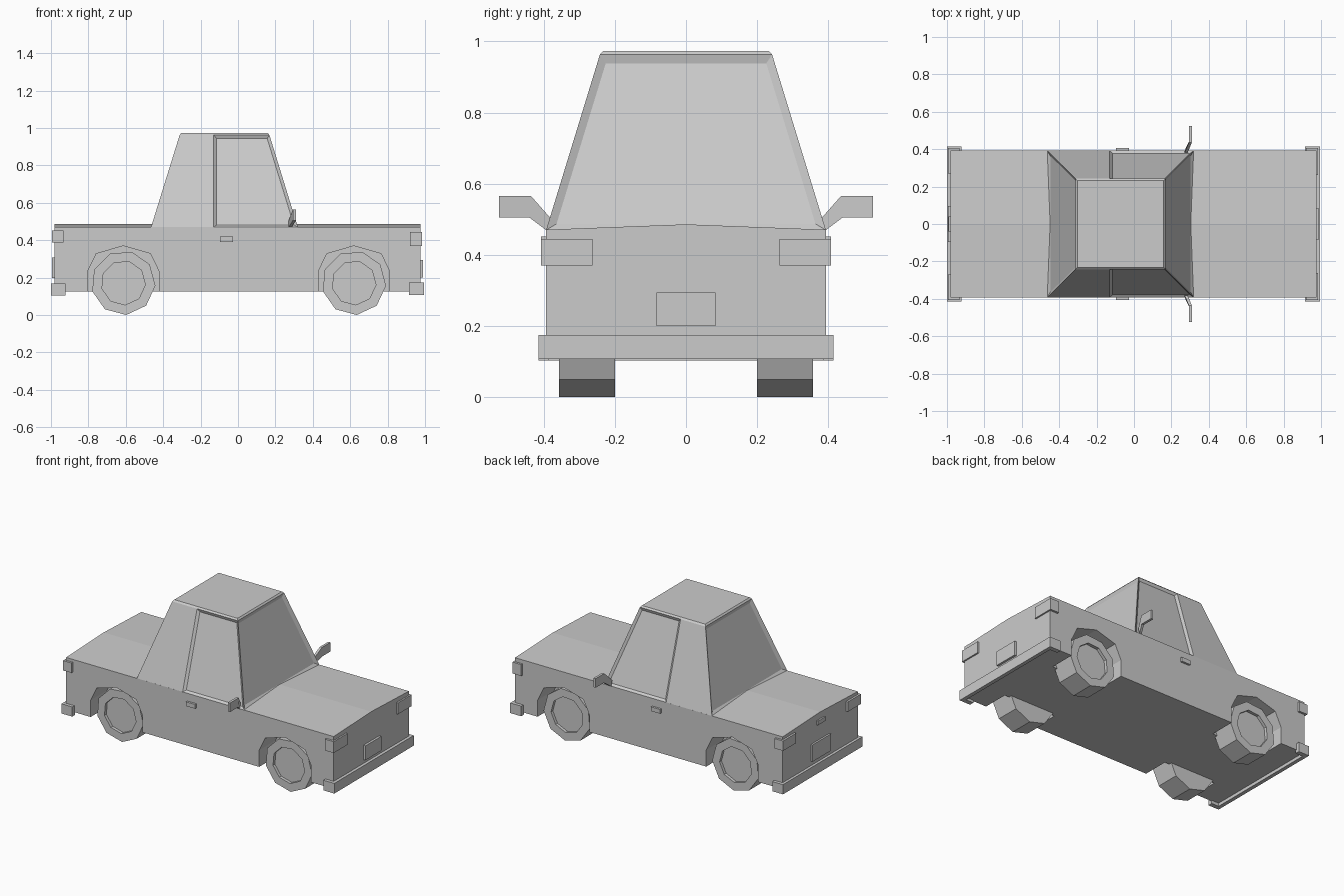
import bpy, bmesh
from math import sin, cos, radians

if "Cube" in bpy.data.objects:
    bpy.data.objects.remove(bpy.data.objects["Cube"])


def make(name, bm):
    bmesh.ops.recalc_face_normals(bm, faces=bm.faces[:])
    me = bpy.data.meshes.new(name)
    bm.to_mesh(me)
    bm.free()
    ob = bpy.data.objects.new(name, me)
    bpy.context.collection.objects.link(ob)
    return ob


def loft(bm, rings):
    """Closed solid through matching rings of points."""
    vs = [[bm.verts.new(p) for p in r] for r in rings]
    n = len(rings[0])
    for a, b in zip(vs, vs[1:]):
        for i in range(n):
            j = (i + 1) % n
            bm.faces.new((a[i], a[j], b[j], b[i]))
    bm.faces.new(vs[0])
    bm.faces.new(vs[-1])


def prism(name, pts, axis, lo, hi):
    bm = bmesh.new()
    put = {'x': lambda p, t: (t, p[0], p[1]),
           'y': lambda p, t: (p[0], t, p[1]),
           'z': lambda p, t: (p[0], p[1], t)}[axis]
    loft(bm, [[put(p, t) for p in pts] for t in (lo, hi)])
    return make(name, bm)


def box(name, x, y, z):
    y = sorted(y)
    return prism(name, [(x[0], y[0]), (x[1], y[0]), (x[1], y[1]), (x[0], y[1])], 'z', *z)


# Body with a slightly ridged hood and boot
body = prism("body", [(-.393, .125), (.393, .125), (.393, .471), (0, .486), (-.393, .471)],
             'x', -.982, .975)

# Wheel arches and wheels
ARCH = [(-.19, .05), (-.19, .235), (-.145, .328), (0, .37), (.145, .328), (.19, .235), (.19, .05)]
R, HUB = .172, .118
for end, cx in (("rear", -.613), ("front", .62)):
    for side, s in (("right", -1), ("left", 1)):
        cut = prism(f"arch_cutter_{end}_{side}", [(cx + x, z) for x, z in ARCH],
                    'y', s * .22, s * .5)
        cut.hide_render = True
        cut.display_type = 'WIRE'
        m = body.modifiers.new(cut.name, 'BOOLEAN')
        m.object, m.operation, m.solver = cut, 'DIFFERENCE', 'EXACT'

        def ring(r, y):
            return [(cx + r * sin(radians(40 * i + 5)), s * y, R - r * cos(radians(40 * i + 5)))
                    for i in range(9)]
        bm = bmesh.new()
        loft(bm, [ring(R, .2), ring(R, .357), ring(HUB, .357), ring(HUB, .337)])
        make(f"{end}_wheel_{side}", bm)

# Cabin, split on each side so the front door window can be recessed
bm = bmesh.new()


def cabin_ring(x0, x1, y, z):
    return [(x0, -y, z), (-.13, -y, z), (x1, -y, z), (x1, y, z), (-.13, y, z), (x0, y, z)]


loft(bm, [cabin_ring(-.465, .32, .393, .47), cabin_ring(-.312, .168, .242, .963),
          cabin_ring(-.303, .159, .232, .973)])
bmesh.ops.recalc_face_normals(bm, faces=bm.faces[:])
walls = [f for f in bm.faces if abs(f.calc_center_median().z - .7165) < .01]
screens = [f for f in walls if abs(f.normal.x) > .5]
doors = [f for f in walls if abs(f.normal.y) > .5 and f.calc_center_median().x > -.1]
bmesh.ops.inset_individual(bm, faces=screens, thickness=.022, depth=-.012, use_even_offset=True)
bmesh.ops.inset_individual(bm, faces=doors, thickness=.016, depth=-.012, use_even_offset=True)
make("cabin", bm)

# Bumpers wrapping round the corners
for name, xo, xi, xe, z in (("front_bumper", .995, .97, .915, (.108, .175)),
                            ("rear_bumper", -1.0, -.975, -.922, (.104, .168))):
    prism(name, [(xe, -.415), (xo, -.415), (xo, .415), (xe, .415),
                 (xe, .385), (xi, .385), (xi, -.385), (xe, -.385)], 'z', *z)

# Plates and boot handle
box("front_plate", (.965, .99), (-.083, .083), (.2, .295))
box("rear_plate", (-.994, -.97), (-.097, .097), (.197, .308))
box("boot_handle", (-.992, -.97), (-.04, .04), (.415, .442))

# Lights, door handles and mirrors on both sides
for side, s in (("right", -1), ("left", 1)):
    box(f"headlight_{side}", (.92, .985), (s * .263, s * .407), (.37, .445))
    box(f"tail_light_{side}", (-.995, -.932), (s * .27, s * .407), (.387, .452))
    box(f"door_handle_{side}", (-.095, -.028), (s * .38, s * .407), (.392, .42))
    mirror = [(.382, .505), (.435, .565), (.525, .565), (.525, .505), (.44, .505), (.393, .47)]
    bm = bmesh.new()
    loft(bm, [[(x - (.022 if y < .4 else 0), s * y, z) for y, z in mirror] for x in (.293, .309)])
    make(f"wing_mirror_{side}", bm)
